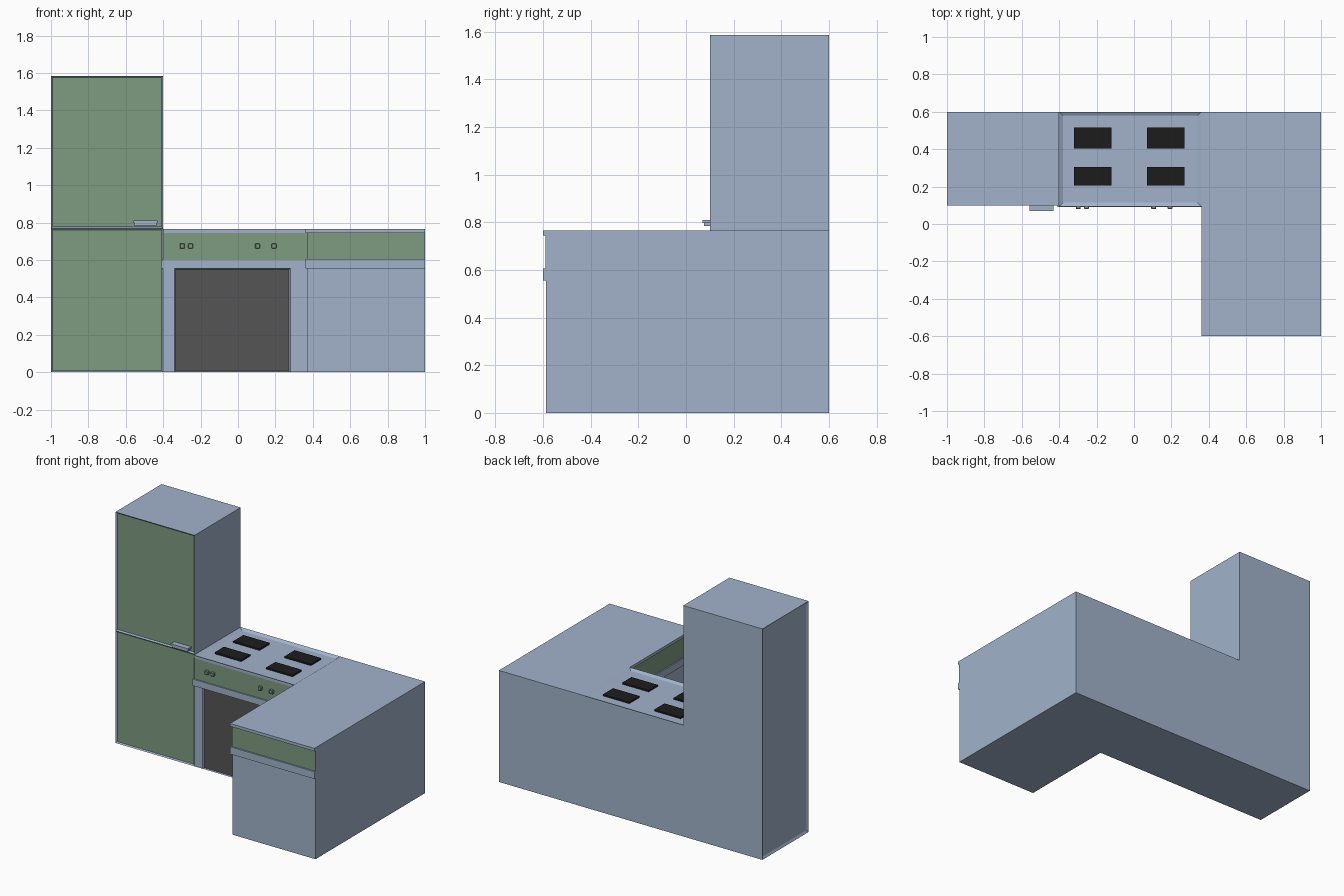
import bpy, bmesh
from mathutils import Vector

if "Cube" in bpy.data.objects:
    bpy.data.objects.remove(bpy.data.objects["Cube"])


def material(name, rgb):
    m = bpy.data.materials.new(name)
    m.diffuse_color = (*rgb, 1)
    m.use_nodes = True
    m.node_tree.nodes["Principled BSDF"].inputs["Base Color"].default_value = m.diffuse_color
    return m


GREEN = material("sage_green", (0.21, 0.33, 0.22))
OVEN = material("oven_glass", (0.09, 0.09, 0.09))
BLACK = material("burner_black", (0.012, 0.012, 0.012))
GREY = material("steel_grey", (0.36, 0.45, 0.6))


def block(name, x, y, z, mat=GREY, split=None, recesses=()):
    """Box from (min, max) ranges; recesses = (direction, border, depth, material, separate)."""
    bm = bmesh.new()
    bmesh.ops.create_cube(bm, size=1)
    for v in bm.verts:
        v.co = [r[0] + (c + 0.5) * (r[1] - r[0]) for c, r in zip(v.co, (x, y, z))]
    if split:
        bmesh.ops.bisect_plane(bm, geom=bm.verts[:] + bm.edges[:] + bm.faces[:],
                               plane_co=(0, 0, split), plane_no=(0, 0, 1))
    mats = [mat]
    for direction, border, depth, inner, separate in recesses:
        bm.normal_update()
        d = Vector(direction)
        corner = Vector([r[1] if c > 0 else r[0] for c, r in zip(d, (x, y, z))])
        faces = [f for f in bm.faces if f.normal.dot(d) > 0.99
                 and abs((f.calc_center_median() - corner).dot(d)) < 1e-4]
        if separate:
            bmesh.ops.inset_individual(bm, faces=faces, thickness=border, depth=-depth)
        else:
            bmesh.ops.inset_region(bm, faces=faces, thickness=border, depth=-depth,
                                   use_even_offset=True)
        if inner not in mats:
            mats.append(inner)
        for f in faces:
            f.material_index = mats.index(inner)
    mesh = bpy.data.meshes.new(name)
    bm.to_mesh(mesh)
    bm.free()
    for m in mats:
        mesh.materials.append(m)
    obj = bpy.data.objects.new(name, mesh)
    bpy.context.collection.objects.link(obj)
    return obj


LEFT, FRONT, UP = (-1, 0, 0), (0, -1, 0), (0, 0, 1)

# Fridge with two recessed green doors and a recessed left side
block("fridge", (-1, -0.4), (0.1, 0.6), (0, 1.585), split=0.77,
      recesses=[(LEFT, 0.015, 0.008, GREY, False), (FRONT, 0.012, 0.008, GREEN, True)])
block("fridge_handle", (-0.56, -0.43), (0.07, 0.108), (0.797, 0.81))
block("fridge_handle_lip", (-0.553, -0.437), (0.075, 0.108), (0.785, 0.797))

# Oven with a dark recessed door between two side panels
block("oven", (-0.34, 0.28), (0.1, 0.6), (0, 0.555),
      recesses=[(FRONT, 0.009, 0.006, OVEN, True)])
block("oven_left_panel", (-0.4, -0.34), (0.1, 0.6), (0, 0.555))
block("oven_right_panel", (0.28, 0.37), (0.1, 0.6), (0, 0.555))
block("control_box", (-0.4, 0.37), (0.102, 0.6), (0.555, 0.745))
block("control_panel", (-0.4, 0.37), (0.1, 0.102), (0.6, 0.745), GREEN)
block("oven_trim", (-0.41, 0.36), (0.092, 0.102), (0.555, 0.6))

# Hob tray with four burners
block("hob_top", (-0.4, 0.36), (0.094, 0.6), (0.745, 0.765),
      recesses=[(UP, 0.03, 0.012, GREY, True)])
for x in (-0.32, 0.07):
    for y in ((0.205, 0.305), (0.405, 0.515)):
        block("burner", (x, x + 0.2), y, (0.753, 0.764), BLACK)

# Control knobs
for x in (-0.298, -0.254, 0.105, 0.192):
    knob = block("knob", (x - 0.013, x + 0.013), (0.08, 0.1), (0.662, 0.688), GREEN)
    bevel = knob.modifiers.new("corners", "BEVEL")
    bevel.width, bevel.segments = 0.003, 1

# Right-hand counter with worktop, green bands and trim
block("counter_base", (0.37, 1), (-0.588, 0.6), (0, 0.745))
block("worktop", (0.36, 1), (-0.6, 0.6), (0.745, 0.765))
block("counter_front_band", (0.37, 1), (-0.59, -0.588), (0.6, 0.745), GREEN)
block("counter_side_band", (0.368, 0.37), (-0.59, 0.1), (0.6, 0.745), GREEN)
block("counter_front_trim", (0.36, 1), (-0.6, -0.588), (0.555, 0.605))
block("counter_side_trim", (0.36, 0.37), (-0.588, 0.102), (0.555, 0.605))
